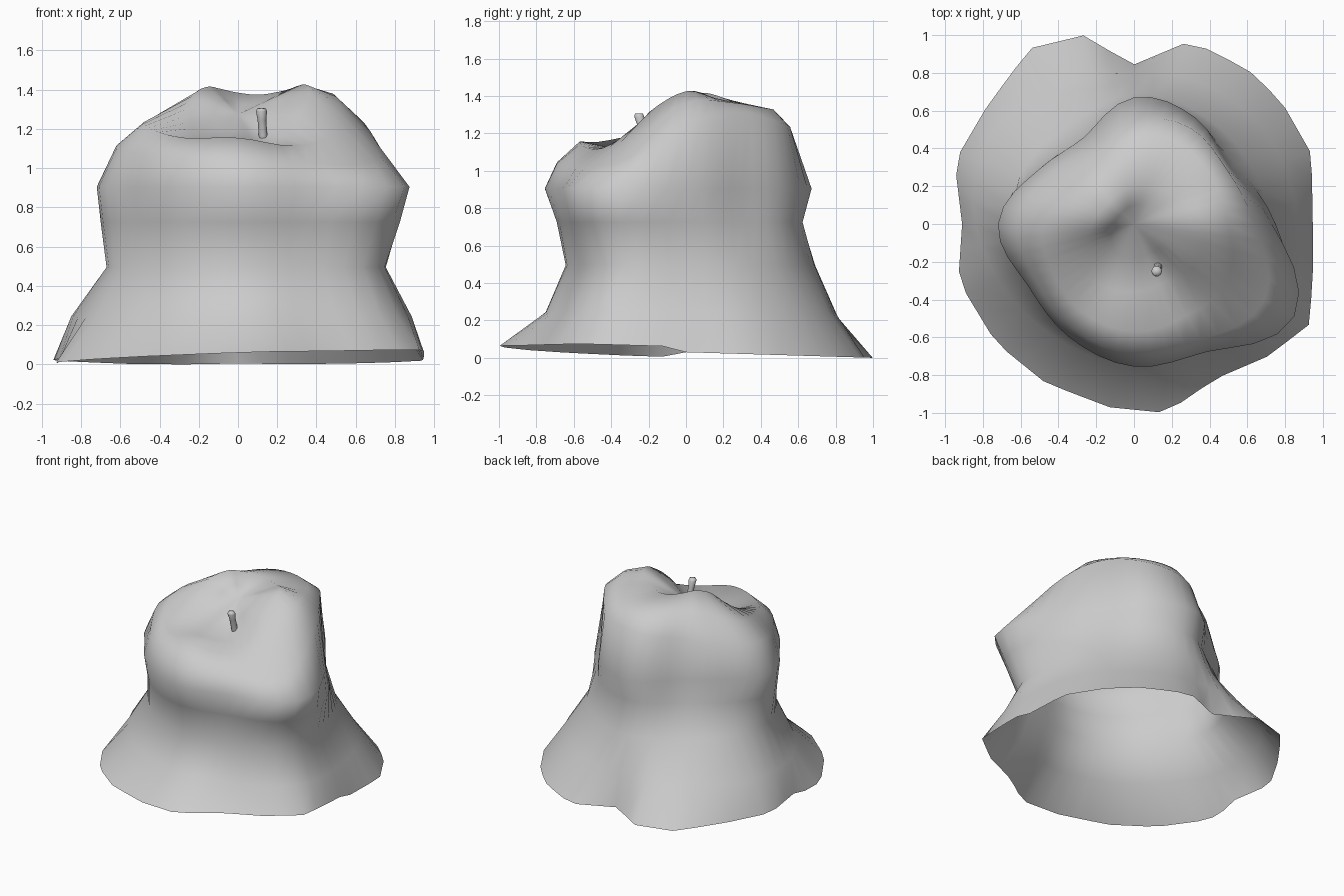
import bpy, math
from mathutils import Vector

if "Cube" in bpy.data.objects:
    bpy.data.objects.remove(bpy.data.objects["Cube"])

COLS = 48


def spline(vals, u):
    # periodic Catmull-Rom through evenly spaced values, u in 0..1
    n = len(vals)
    i = math.floor(u * n)
    t = u * n - i
    a, b, c, d = (vals[(i + k) % n] for k in (-1, 0, 1, 2))
    return b + 0.5 * t * (c - a + t * (2 * a - 5 * b + 4 * c - d + t * (3 * (b - c) + d - a)))


def ring(radii, heights):
    out = []
    for k in range(COLS):
        u = k / COLS
        r = spline(radii, u)
        out.append(Vector((r * math.cos(math.tau * u), r * math.sin(math.tau * u), spline(heights, u))))
    return out


def outline_ring(points):
    # resample a hand-drawn outline at the column angles
    polar = sorted((math.atan2(y, x) % math.tau, math.hypot(x, y)) for x, y in points)
    polar = [(polar[-1][0] - math.tau, polar[-1][1])] + polar + [(polar[0][0] + math.tau, polar[0][1])]
    out = []
    for k in range(COLS):
        a = math.tau * k / COLS
        for (a0, r0), (a1, r1) in zip(polar, polar[1:]):
            if a0 <= a <= a1:
                t = (a - a0) / (a1 - a0)
                p = Vector((r0 * math.cos(a0), r0 * math.sin(a0), 0)).lerp(
                    Vector((r1 * math.cos(a1), r1 * math.sin(a1), 0)), t)
                # the hem rises a little towards the front
                p.z = 0.035 - 0.03 * p.y + (0.03 * p.x if p.y < 0 else 0)
                out.append(p)
                break
    return out


def loft(name, rings, tip=None, base=None):
    n = len(rings[0])
    verts = [v for r in rings for v in r]
    faces = [(j * n + i, j * n + (i + 1) % n, (j + 1) * n + (i + 1) % n, (j + 1) * n + i)
             for j in range(len(rings) - 1) for i in range(n)]
    if tip is not None:
        verts.append(tip)
        o = (len(rings) - 1) * n
        faces += [(o + i, o + (i + 1) % n, len(verts) - 1) for i in range(n)]
    if base is not None:
        verts.append(base)
        faces += [((i + 1) % n, i, len(verts) - 1) for i in range(n)]
    me = bpy.data.meshes.new(name)
    me.from_pydata([tuple(v) for v in verts], [], faces)
    me.polygons.foreach_set("use_smooth", [True] * len(faces))
    ob = bpy.data.objects.new(name, me)
    bpy.context.collection.objects.link(ob)
    return ob


# ragged lower hem, seen from above
hem = [(.94, .37), (.78, .65), (.60, .82), (.30, .97), (-.01, .84), (-.26, 1.0), (-.55, .93),
       (-.78, .62), (-.95, .33), (-.91, 0), (-.93, -.30), (-.73, -.63), (-.47, -.84),
       (-.13, -.97), (.17, -1.0), (.43, -.82), (.71, -.70), (.93, -.53), (.95, -.2)]

# draped sides: radius every 30 degrees from +x, then one height
sides = [
    ([.87, .85, .83, .80, .84, .89, .84, .76, .73, .75, .78, .94], .25),
    ([.72, .69, .68, .69, .63, .65, .67, .63, .62, .64, .69, .82], .50),
    ([.75, .62, .63, .62, .53, .58, .70, .63, .65, .69, .73, .91], .73),
    ([.73, .59, .65, .67, .53, .58, .72, .65, .69, .755, .78, .98], .91),
]
# slumped top: radii and heights every 30 degrees
top = [
    ([.64, .57, .59, .55, .46, .52, .62, .60, .64, .69, .71, .80],
     [1.24, 1.31, 1.26, 1.22, 1.19, 1.14, 1.12, 1.08, 1.07, 1.05, 1.03, 1.04]),
    ([.50, .48, .49, .46, .37, .38, .48, .50, .54, .57, .56, .58],
     [1.37, 1.37, 1.34, 1.33, 1.32, 1.29, 1.24, 1.20, 1.16, 1.16, 1.12, 1.18]),
    ([.35, .27, .22, .20, .18, .18, .22, .28, .36, .36, .35, .39],
     [1.43, 1.40, 1.38, 1.39, 1.41, 1.42, 1.38, 1.24, 1.13, 1.12, 1.13, 1.32]),
]
rings = [outline_ring(hem)]
rings += [ring(r, [z] * 12) for r, z in sides]
rings += [ring(r, h) for r, h in top]
center = Vector((0, 0, 1.28))
rings.append([v.lerp(center, 0.5) for v in rings[-1]])
loft("draped_cap", rings, tip=center)

# short bent stem
path = [(.13, -.21, 1.10, .024), (.128, -.225, 1.17, .022), (.122, -.24, 1.25, .022),
        (.12, -.25, 1.295, .028), (.12, -.252, 1.31, .022)]
stem = [[Vector((x + r * math.cos(math.tau * i / 10), y + r * math.sin(math.tau * i / 10), z))
         for i in range(10)] for x, y, z, r in path]
loft("stem", stem, tip=Vector((.12, -.252, 1.312)), base=Vector((.13, -.21, 1.10)))

# rest the hem on the ground
low = min(v.z for v in rings[0])
for ob in bpy.context.collection.objects:
    ob.location.z -= low
